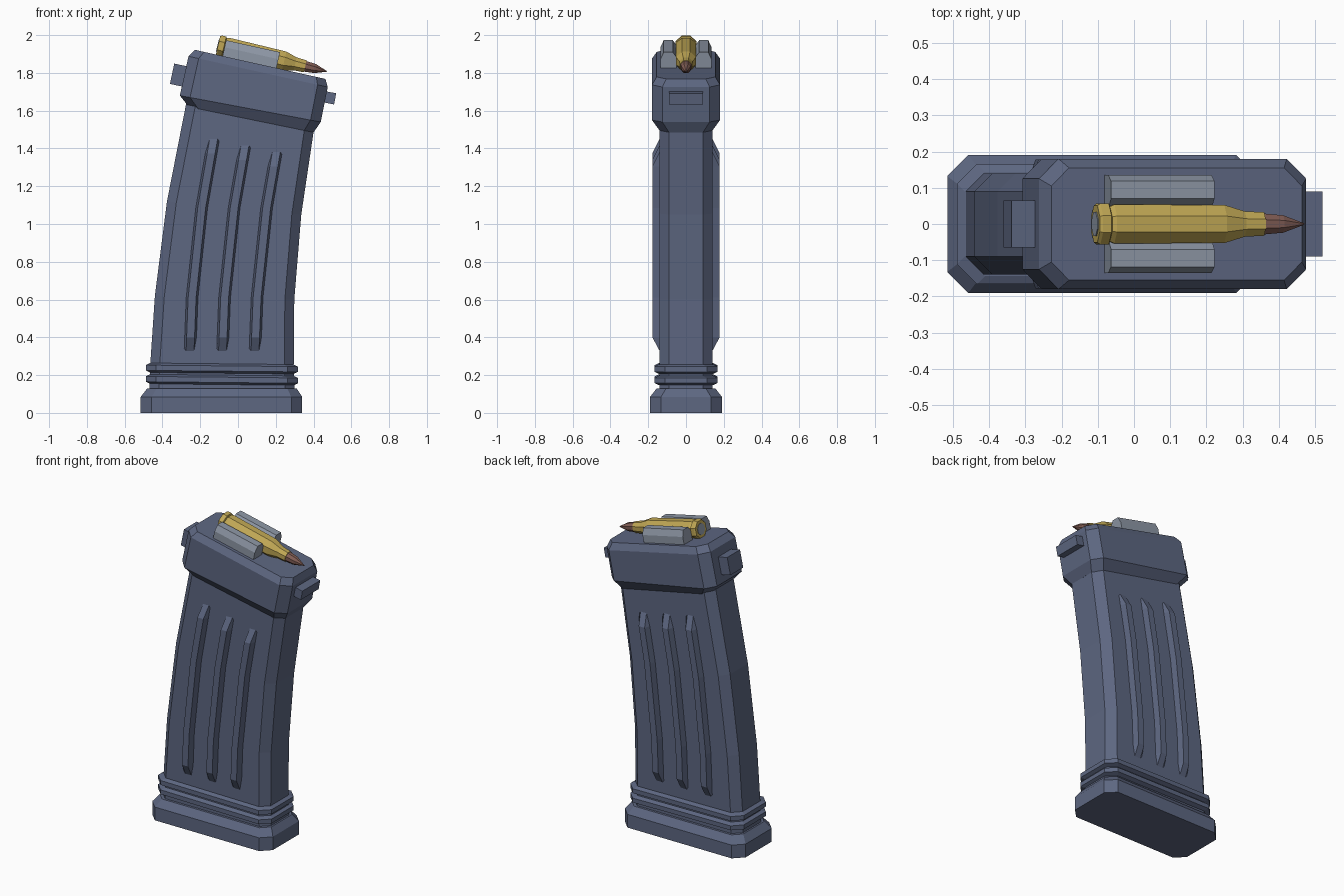
import bpy, bmesh, math
from mathutils import Vector, Matrix

if "Cube" in bpy.data.objects:
    bpy.data.objects.remove(bpy.data.objects["Cube"], do_unlink=True)


def material(name, color):
    m = bpy.data.materials.new(name)
    m.use_nodes = True
    m.diffuse_color = (*color, 1)
    m.node_tree.nodes["Principled BSDF"].inputs["Base Color"].default_value = (*color, 1)
    return m


steel = material("blue grey steel", (0.11, 0.135, 0.22))
light = material("light grey metal", (0.27, 0.31, 0.38))
brass = material("brass", (0.53, 0.39, 0.09))
copper = material("copper", (0.22, 0.11, 0.09))


def loft(name, rings, mat, matrix=None):
    """Skin a stack of equal-sided rings and cap both ends."""
    bm = bmesh.new()
    loops = [[bm.verts.new(p) for p in ring] for ring in rings]
    n = len(loops[0])
    for a, b in zip(loops, loops[1:]):
        for i in range(n):
            j = (i + 1) % n
            bm.faces.new((a[i], a[j], b[j], b[i]))
    bm.faces.new(loops[0])
    bm.faces.new(loops[-1])
    bmesh.ops.remove_doubles(bm, verts=bm.verts, dist=1e-5)
    bmesh.ops.recalc_face_normals(bm, faces=bm.faces)
    me = bpy.data.meshes.new(name)
    bm.to_mesh(me)
    bm.free()
    me.materials.append(mat)
    ob = bpy.data.objects.new(name, me)
    bpy.context.collection.objects.link(ob)
    if matrix:
        ob.matrix_world = matrix
    return ob


def section(back, front, half, cut):
    """Rectangle with cut corners; its ends sit at the (x, z) points back and front."""
    b, f = Vector(back), Vector(front)
    d = (f - b).normalized() * cut
    b2, f2 = b + d, f - d
    side = half - cut
    outline = [(b, -side), (b2, -half), (f2, -half), (f, -side),
               (f, side), (f2, half), (b2, half), (b, side)]
    return [(p.x, y, p.y) for p, y in outline]


def tilted(x, z, degrees):
    return Matrix.Translation((x, 0, z)) @ Matrix.Rotation(math.radians(degrees), 4, 'Y')


# Curved body
spine = [((-0.47, 0.10), (0.30, 0.10)), ((-0.465, 0.25), (0.295, 0.24)),
         ((-0.44, 0.62), (0.298, 0.60)), ((-0.376, 1.12), (0.335, 1.05)),
         ((-0.27, 1.66), (0.405, 1.52))]
loft("magazine_body", [section(b, f, 0.14, 0.05) for b, f in spine], steel)

# Floor plate
loft("floor_plate", [section((-0.515, 0), (0.34, 0), 0.19, 0.058),
                     section((-0.515, 0.085), (0.34, 0.085), 0.19, 0.058),
                     section((-0.48, 0.13), (0.31, 0.13), 0.155, 0.05)], steel)

# Two bands above the floor plate
for i, z in enumerate((0.175, 0.235)):
    rings = [section((-0.488 + g, z + h + 0.004), (0.317 - g, z + h - 0.004), 0.166 - g, 0.055)
             for h, g in ((-0.025, 0.022), (-0.014, 0), (0.014, 0), (0.025, 0.022))]
    loft(f"band_{i + 1}", rings, steel)

# Upper collar
loft("collar", [section((-0.26, 1.62), (0.40, 1.485), 0.14, 0.05),
                section((-0.308, 1.68), (0.438, 1.54), 0.18, 0.055),
                section((-0.262, 1.888), (0.475, 1.725), 0.18, 0.055),
                section((-0.228, 1.922), (0.463, 1.768), 0.155, 0.05)], steel)


def centre(z):
    for (b0, f0), (b1, f1) in zip(spine, spine[1:]):
        z0, z1 = (b0[1] + f0[1]) / 2, (b1[1] + f1[1]) / 2
        if z <= z1:
            t = (z - z0) / (z1 - z0)
            return ((b0[0] + f0[0]) * (1 - t) + (b1[0] + f1[0]) * t) / 2


# Raised ribs, three on each side
for side, label in ((-1, "front"), (1, "back")):
    for i, off in enumerate((-0.172, 0, 0.172)):
        top = 1.42 - 0.2 * off
        rings = []
        for z, depth in ((0.325, 0.138), (0.40, 0.178), (0.61, 0.178),
                         (1.085, 0.178), (top - 0.08, 0.178), (top, 0.138)):
            x = centre(z) + off
            rings.append([(x + dx, side * y, z) for dx, y in
                          ((-0.034, 0.13), (-0.021, depth), (0.021, depth), (0.034, 0.13))])
        loft(f"{label}_rib_{i + 1}", rings, steel)


def block(name, x, z, size, degrees):
    l, w, h = (s / 2 for s in size)
    rings = [[(sx * l, sy * w, k) for sx, sy in ((-1, -1), (1, -1), (1, 1), (-1, 1))]
             for k in (-h, h)]
    loft(name, rings, steel, tilted(x, z, degrees))


# Catches at both ends of the collar
block("rear_catch", -0.30, 1.785, (0.10, 0.13, 0.11), 12)
block("front_catch", 0.475, 1.67, (0.08, 0.18, 0.06), 11)

# Feed lips
lip = [(0.05, -0.02), (0.135, -0.02), (0.135, 0.05), (0.118, 0.088),
       (0.07, 0.088), (0.05, 0.06)]
for side, label in ((-1, "right"), (1, "left")):
    loft(f"{label}_feed_lip", [[(x, side * y, z) for y, z in lip] for x in (0, 0.292)],
         light, tilted(-0.082, 1.887, 12.5))


# Cartridge, eight sided
def turned(name, profile, mat):
    rings = [[(s, r * math.cos(a), r * math.sin(a))
              for a in (math.pi * (k + 0.5) / 4 for k in range(8))] for s, r in profile]
    return loft(name, rings, mat, tilted(-0.106, 1.945, 13.4))


turned("cartridge_case", [(0, 0.055), (0.008, 0.061), (0.032, 0.061), (0.036, 0.052),
                          (0.048, 0.058), (0.36, 0.057), (0.42, 0.038), (0.475, 0.035)], brass)
turned("primer", [(-0.003, 0.036), (0.01, 0.036)], light)
turned("bullet_tip", [(0.465, 0.032), (0.53, 0.026), (0.592, 0.002)], copper)
